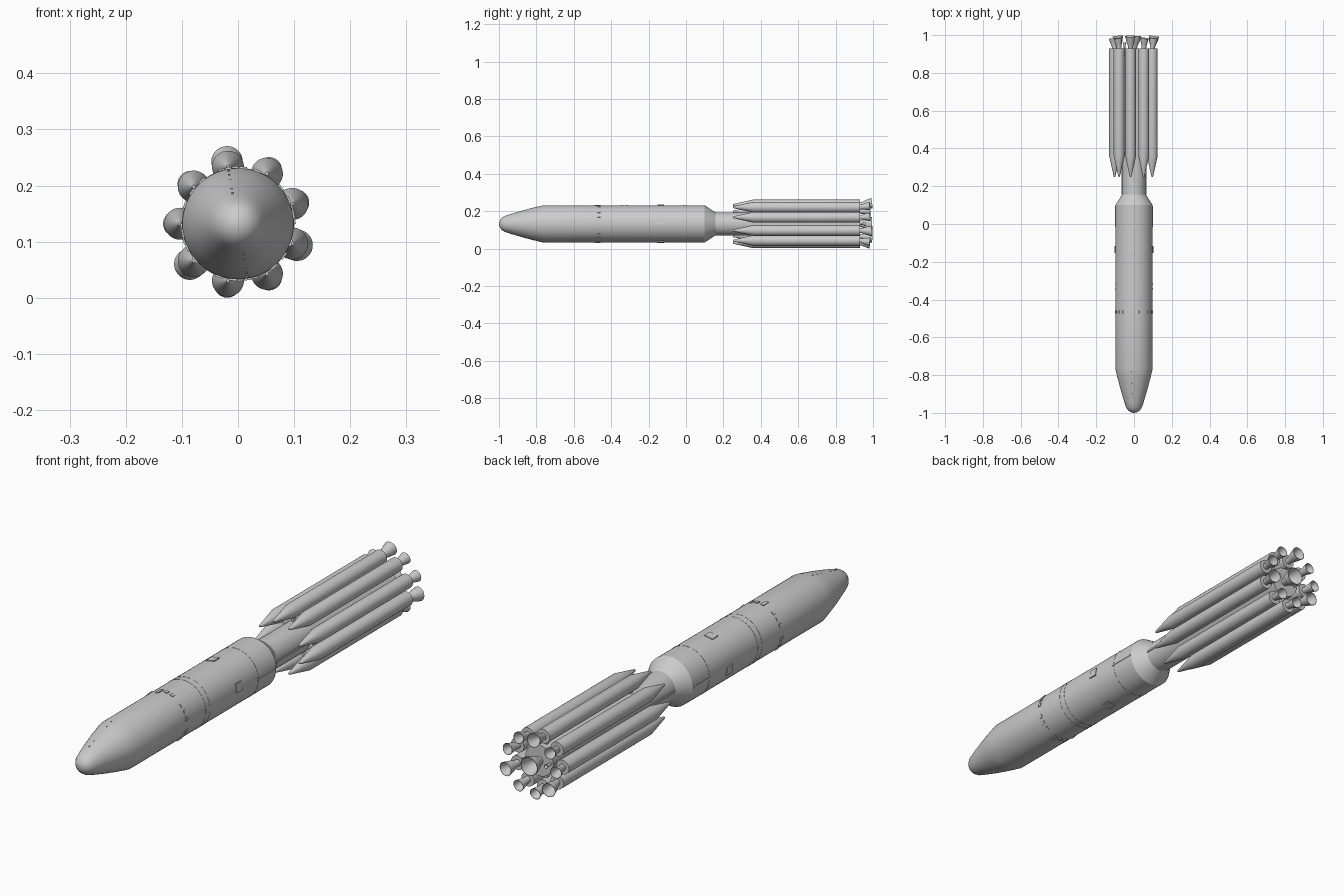
import bpy, bmesh, math
from mathutils import Matrix, Vector

if "Cube" in bpy.data.objects:
    bpy.data.objects.remove(bpy.data.objects["Cube"])

AXIS = Vector((0, 0, 0.132))      # centre line of the rocket, running along y
RING = 0.103                      # distance of boosters from the centre line
R = 0.099                         # main body radius


def finish(name, bm, smooth=True):
    bmesh.ops.remove_doubles(bm, verts=bm.verts, dist=1e-6)
    bmesh.ops.recalc_face_normals(bm, faces=bm.faces)
    me = bpy.data.meshes.new(name)
    bm.to_mesh(me)
    bm.free()
    ob = bpy.data.objects.new(name, me)
    bpy.context.collection.objects.link(ob)
    if smooth:
        bpy.ops.object.select_all(action='DESELECT')
        ob.select_set(True)
        bpy.context.view_layer.objects.active = ob
        bpy.ops.object.shade_smooth_by_angle(angle=math.radians(25))
    return ob


def lathe(bm, profile, mat=Matrix(), n=48):
    """Spin (y, radius) points round the y axis."""
    rings = []
    for y, r in profile:
        if r == 0:
            rings.append([bm.verts.new(mat @ Vector((0, y, 0)))])
        else:
            rings.append([bm.verts.new(mat @ Vector((r * math.cos(2 * math.pi * i / n), y,
                                                     r * math.sin(2 * math.pi * i / n))))
                          for i in range(n)])
    for a, b in zip(rings, rings[1:]):
        for i in range(n):
            j = (i + 1) % n
            if len(a) == 1:
                bm.faces.new((a[0], b[i], b[j]))
            elif len(b) == 1:
                bm.faces.new((a[i], a[j], b[0]))
            else:
                bm.faces.new((a[i], a[j], b[j], b[i]))


def around(deg):
    """Frame on the centre line whose local x points outward at this angle."""
    return Matrix.Translation(AXIS) @ Matrix.Rotation(-math.radians(deg), 4, 'Y')


def box(bm, deg, r, y, size, tilt=0):
    m = around(deg) @ Matrix.Translation((r, y, 0)) @ Matrix.Rotation(tilt, 4, 'Z')
    bmesh.ops.create_cube(bm, size=1, matrix=m @ Matrix.Diagonal((*size, 1)))


CENTRE = Matrix.Translation(AXIS)

# Payload fairing, with rounded nose
bm = bmesh.new()
lathe(bm, [(-1, 0), (-0.998, 0.012), (-0.993, 0.023), (-0.984, 0.033), (-0.97, 0.042),
           (-0.94, 0.052), (-0.88, 0.070), (-0.82, 0.086), (-0.765, R),
           (-0.47, R), (-0.47, 0)], CENTRE, 64)
finish("fairing", bm)

# Upper body, boat tail and core stage
bm = bmesh.new()
lathe(bm, [(-0.47, 0), (-0.47, R), (0.10, R), (0.157, 0.062), (0.93, 0.062), (0.93, 0)], CENTRE, 64)
finish("core_body", bm)

# Raised joint bands
bm = bmesh.new()
for y in (-0.343, -0.316, -0.01):
    lathe(bm, [(y - 0.003, R - 0.004), (y - 0.003, R + 0.0008), (y + 0.003, R + 0.0008),
               (y + 0.003, R - 0.004)], CENTRE, 64)
finish("joint_bands", bm)

# Clamp blocks at the fairing base
bm = bmesh.new()
for i in range(24):
    if i % 4 != 3:
        box(bm, 10 + i * 15, R, -0.465, (0.006, 0.016, 0.014))
for a in (100, 280):
    box(bm, a, R, -0.48, (0.006, 0.02, 0.012))
finish("clamp_blocks", bm, False)

# Access hatches
bm = bmesh.new()
for i in range(4):
    box(bm, 10 + i * 90, R - 0.002, -0.135, (0.009, 0.036, 0.036))
finish("access_hatches", bm, False)

# Fairing seam studs on both halves
bm = bmesh.new()
tilt = -math.atan2(R - 0.052, 0.175)
for a in (100, 280):
    for k in range(6):
        t = k / 5
        box(bm, a, 0.055 + t * 0.041, -0.93 + t * 0.15, (0.003, 0.006, 0.004), tilt)
finish("seam_studs", bm, False)

# Cable ducts along the core
bm = bmesh.new()
for a in (0, 180):
    box(bm, a, 0.062, 0.54, (0.006, 0.77, 0.008))
    box(bm, a, R, 0.04, (0.004, 0.11, 0.006))
finish("cable_ducts", bm, False)

# Main engine bell and two small steering nozzles
bm = bmesh.new()
lathe(bm, [(0.925, 0.016), (0.94, 0.018), (0.96, 0.028), (0.98, 0.034), (0.995, 0.037),
           (0.995, 0.035), (0.98, 0.032), (0.96, 0.026), (0.94, 0.014), (0.94, 0)], CENTRE, 40)
for a in (0, 180):
    m = around(a) @ Matrix.Translation((0.05, 0, 0))
    lathe(bm, [(0.925, 0.005), (0.94, 0.005), (0.96, 0.009), (0.96, 0.008), (0.94, 0.003), (0.94, 0)], m, 16)
finish("main_engine", bm)

# Nine strap-on boosters, every third one with a larger nozzle
for i in range(9):
    deg = 20 + i * 40
    place = around(deg) @ Matrix.Translation((RING, 0, 0))
    bm = bmesh.new()
    lathe(bm, [(0.25, 0), (0.25, 0.003), (0.254, 0.005), (0.36, 0.0285), (0.93, 0.0285), (0.93, 0)], place, 32)
    finish("booster_%d" % (i + 1), bm)

    big = deg % 120 == 100
    r, end = (0.028, 0.067) if big else (0.023, 0.056)
    cant = place @ Matrix.Translation((0, 0.928, 0)) @ Matrix.Rotation(math.radians(-8), 4, 'Z')
    bm = bmesh.new()
    lathe(bm, [(0, 0.013), (0.012, 0.013), (end * 0.55, r * 0.76), (end, r),
               (end, r - 0.0015), (end * 0.55, r * 0.7), (0.012, 0.009), (0.012, 0)], cant, 32)
    finish("booster_nozzle_%d" % (i + 1), bm)

    bm = bmesh.new()
    for y in (0.37, 0.90):
        box(bm, deg, 0.069, y, (0.018, 0.016, 0.012))
    finish("booster_struts_%d" % (i + 1), bm, False)
